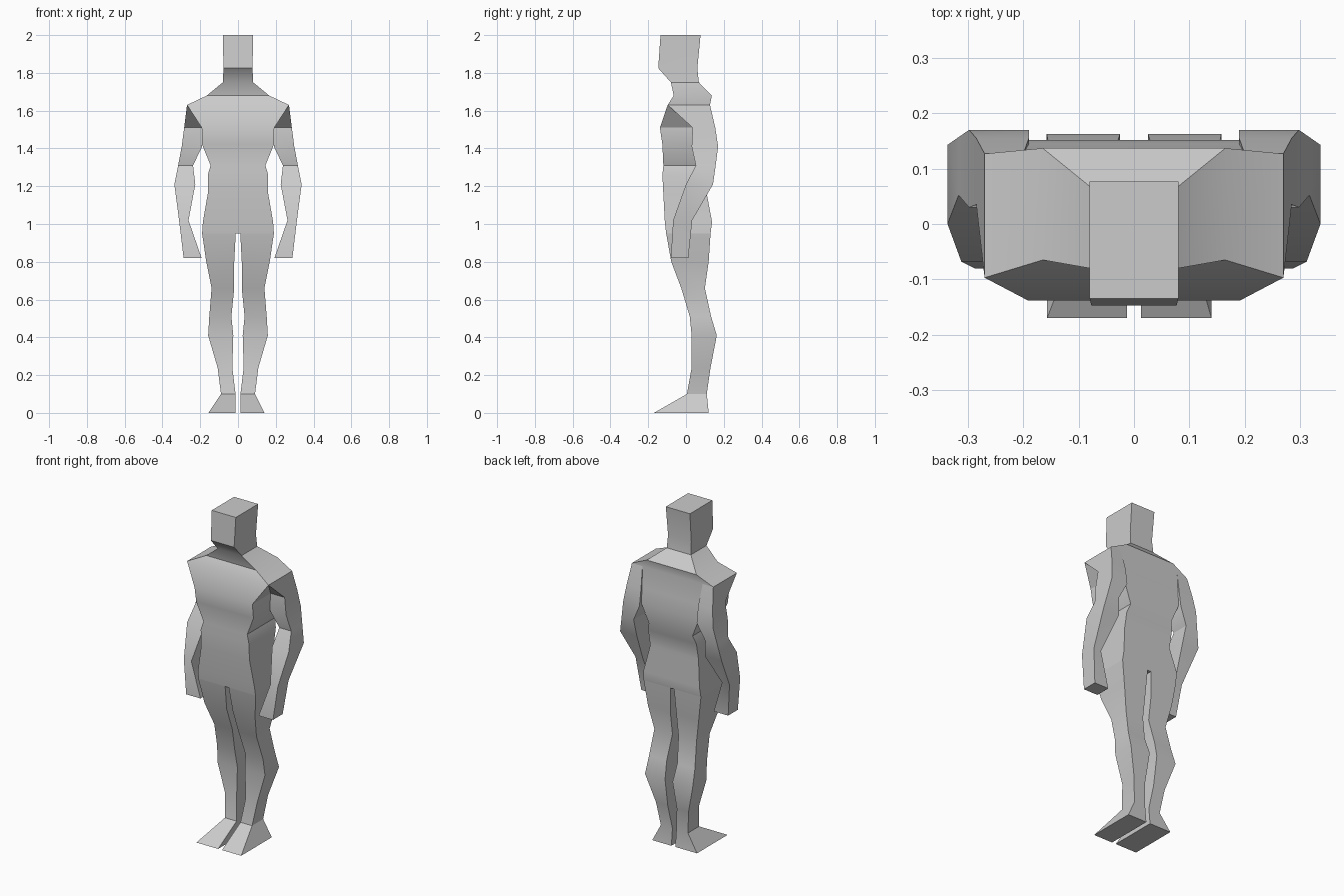
import bpy
import bmesh
import math

if "Cube" in bpy.data.objects:
    bpy.data.objects.remove(bpy.data.objects["Cube"])


def loft(name, rings, side=1, cap_top=True):
    """Box-section loft; each ring is (z, x0, x1, y_front, y_back), listed top down."""
    bm = bmesh.new()
    loops = []
    for z, x0, x1, yf, yb in rings:
        corners = ((x0, yf), (x1, yf), (x1, yb), (x0, yb))
        loops.append([bm.verts.new((side * x, y, z)) for x, y in corners])
    for a, b in zip(loops, loops[1:]):
        for i in range(4):
            j = (i + 1) % 4
            bm.faces.new((a[i], b[i], b[j], a[j]))
    bm.faces.new(loops[-1][::-1])
    if cap_top:
        bm.faces.new(loops[0])
    if side < 0:
        bmesh.ops.reverse_faces(bm, faces=bm.faces[:])
    mesh = bpy.data.meshes.new(name)
    bm.to_mesh(mesh)
    bm.free()
    obj = bpy.data.objects.new(name, mesh)
    bpy.context.collection.objects.link(obj)
    bpy.ops.object.select_all(action='DESELECT')
    obj.select_set(True)
    bpy.context.view_layer.objects.active = obj
    bpy.ops.object.shade_smooth_by_angle(angle=math.radians(30))
    return obj


# Head, neck, shoulders and torso: (z, half width, front, back)
body = [
    (2.00, .08, -.135, .077),
    (1.825, .077, -.147, .06),
    (1.75, .08, -.08, .068),
    (1.68, .165, -.065, .137),
    (1.63, .27, -.097, .127),
    (1.51, .192, -.138, .145),
    (1.42, .19, -.125, .152),
    (1.31, .145, -.12, .145),
    (1.26, .16, -.125, .13),
    (1.16, .16, -.12, .11),
    (1.01, .186, -.112, .138),
    (.95, .19, -.105, .13),
]
loft("head_and_torso", [(z, -w, w, f, b) for z, w, f, b in body])

# Arms: (z, inner, outer, front, back)
arm = [
    (1.63, .20, .27, -.097, .127),
    (1.51, .19, .285, .035, .155),
    (1.41, .19, .298, .03, .17),
    (1.31, .238, .317, .052, .157),
    (1.21, .226, .337, .0, .143),
    (1.02, .262, .312, -.068, .033),
    (.82, .193, .288, -.08, .012),
]

# Legs and feet: (z, inner, outer, front, back)
leg = [
    (.95, .012, .19, -.105, .13),
    (.80, .02, .168, -.078, .12),
    (.66, .02, .14, -.025, .10),
    (.51, .035, .152, .02, .133),
    (.41, .025, .158, .03, .163),
    (.24, .03, .108, .03, .13),
    (.10, .013, .09, .005, .11),
]

for side, label, toe in ((1, "right", .14), (-1, "left", .157)):
    loft("arm_" + label, arm, side)
    loft("leg_" + label, leg + [(0, .013, toe, -.17, .12)], side, cap_top=False)
